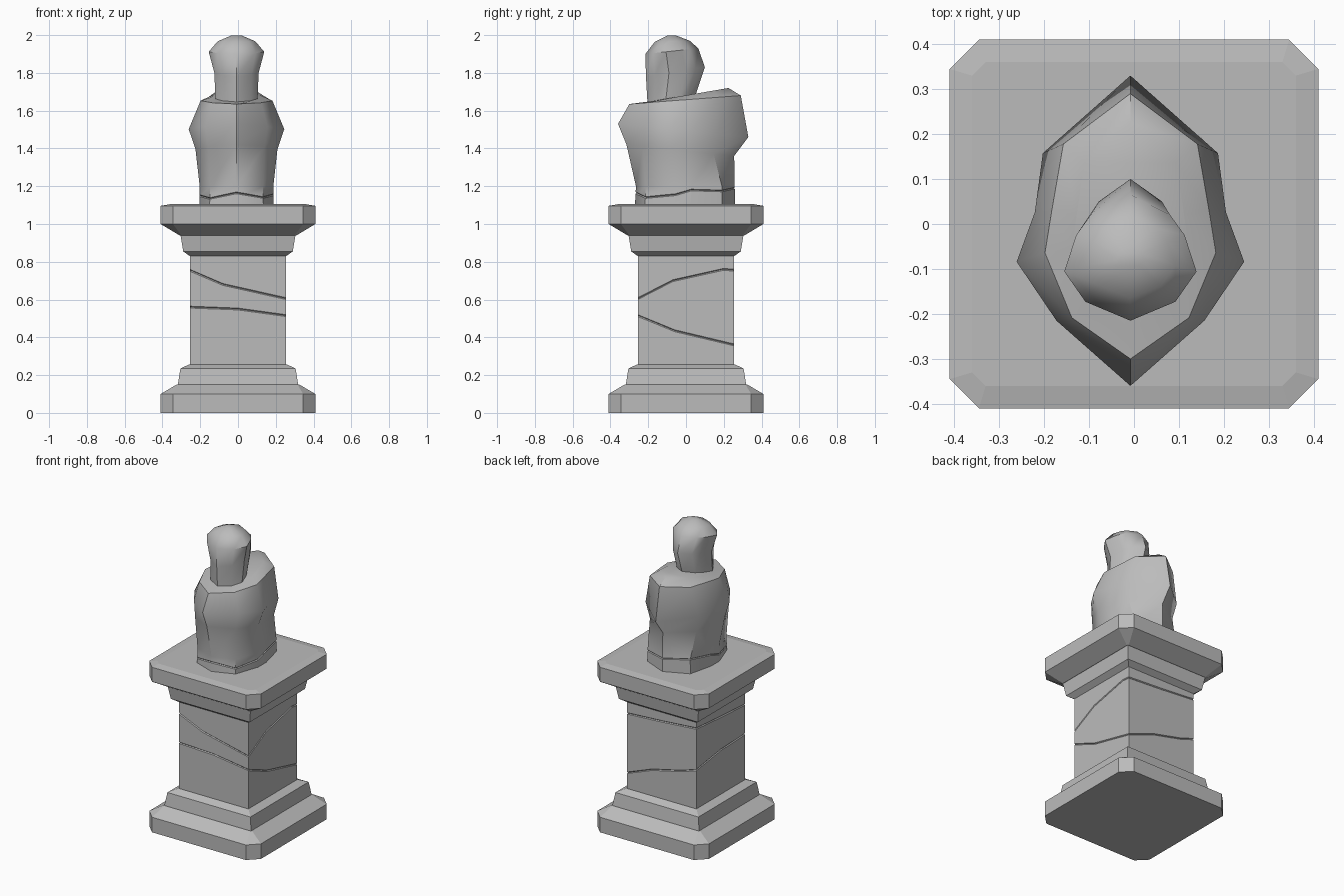
import bpy, bmesh, math
from mathutils import Vector

if "Cube" in bpy.data.objects:
    bpy.data.objects.remove(bpy.data.objects["Cube"])

STONE = (0.5, 0.5, 0.5, 1)
stone = bpy.data.materials.new("grey stone")
stone.use_nodes = True
stone.diffuse_color = STONE
stone.node_tree.nodes["Principled BSDF"].inputs["Base Color"].default_value = STONE


def loft(name, rings, closed=False, smooth=None):
    """Skin a list of equal-length rings; cap the ends or join them in a loop."""
    bm = bmesh.new()
    loops = [[bm.verts.new(p) for p in ring] for ring in rings]
    pairs = list(zip(loops, loops[1:]))
    if closed:
        pairs.append((loops[-1], loops[0]))
    else:
        bm.faces.new(loops[0])
        bm.faces.new(loops[-1])
    for a, b in pairs:
        for i in range(len(a)):
            j = (i + 1) % len(a)
            bm.faces.new((a[i], a[j], b[j], b[i]))
    bmesh.ops.recalc_face_normals(bm, faces=bm.faces)
    mesh = bpy.data.meshes.new(name)
    bm.to_mesh(mesh)
    bm.free()
    mesh.materials.append(stone)
    ob = bpy.data.objects.new(name, mesh)
    bpy.context.collection.objects.link(ob)
    if smooth:
        bpy.ops.object.select_all(action='DESELECT')
        bpy.context.view_layer.objects.active = ob
        ob.select_set(True)
        bpy.ops.object.shade_smooth_by_angle(angle=math.radians(smooth))
    return ob


def square_ring(half, z, cut=0.0):
    """Square outline, with cut corners where cut is above zero."""
    ring = []
    for sx, sy in ((1, 1), (-1, 1), (-1, -1), (1, -1)):
        pts = [(sx * half, sy * (half - cut), z), (sx * (half - cut), sy * half, z)]
        if cut == 0:
            pts = pts[:1]
        ring += pts if sx * sy > 0 else pts[::-1]
    return ring


def slab(name, profile):
    return loft(name, [square_ring(*p) for p in profile])


def carve_crack(target, path, depth=0.006, height=0.005):
    """Cut a thin diamond-section groove along a closed path."""
    rings = []
    for x, y, z in path:
        out = Vector((x, y, 0)).normalized() * depth
        p, up = Vector((x, y, z)), Vector((0, 0, height))
        rings.append([p + out, p + up, p - out, p - up])
    cutter = loft(target.name + "_crack_cutter", rings, closed=True)
    cutter.hide_render = True
    cutter.hide_viewport = True
    cutter.display_type = 'WIRE'
    mod = target.modifiers.new("crack", 'BOOLEAN')
    mod.operation = 'DIFFERENCE'
    mod.solver = 'EXACT'
    mod.object = cutter
    # Bake the cut, then drop the cutter
    cutter.hide_viewport = False
    bpy.context.view_layer.update()
    graph = bpy.context.evaluated_depsgraph_get()
    mesh = bpy.data.meshes.new_from_object(target.evaluated_get(graph))
    target.modifiers.clear()
    target.data = mesh
    bpy.data.objects.remove(cutter)


# Pedestal, from the ground up
C = 0.065
slab("plinth", [(0.41, 0, C), (0.41, 0.1, C), (0.325, 0.15, 0.01)])
slab("base_moulding", [(0.32, 0.14), (0.305, 0.235), (0.26, 0.256)])
shaft = slab("shaft", [(0.255, 0.25), (0.255, 0.84)])
slab("neck_moulding", [(0.255, 0.83), (0.29, 0.855), (0.305, 0.945)])
slab("cornice", [(0.31, 0.94, 0.01), (0.41, 1.0, C), (0.41, 1.096, C), (0.36, 1.105, 0.03)])

# Cracks winding around the shaft
S = 0.255
upper = [(-S, -S, .755), (-.08, -S, .68), (S, -S, .605), (S, -.07, .70), (S, .2, .76),
         (S, S, .755), (0, S, .77), (-S, S, .79), (-S, 0, .77)]
lower = [(-S, -S, .56), (0, -S, .55), (S, -S, .515), (S, -.06, .435), (S, S, .36),
         (.07, S, .43), (-.15, S, .48), (-S, S, .515), (-S, 0, .55)]
carve_crack(shaft, upper)
carve_crack(shaft, lower)

# Bust: each ring is a half outline, front to back, mirrored about the middle
MID = -0.008


def bust_ring(outline, w, y0, y1, z0, z1):
    half = [(fx * w, y0 + fy * (y1 - y0), z0 + fy * (z1 - z0)) for fx, fy in outline]
    return ([(MID + x, y, z) for x, y, z in half]
            + [(MID - x, y, z) for x, y, z in half[-2:0:-1]])


boxy = [(0, 0), (.72, .1), (1, .4), (1, .56), (.8, .87), (0, 1)]
full = [(0, 0), (.65, .21), (1, .4), (.84, .56), (.77, .75), (0, 1)]
blend = [((a + c) / 2, (b + d) / 2) for (a, b), (c, d) in zip(boxy, full)]

torso = loft("torso", [
    bust_ring(boxy, .197, -.27, .26, 1.1, 1.1),
    bust_ring(boxy, .195, -.265, .258, 1.2, 1.2),
    bust_ring(blend, .217, -.315, .255, 1.42, 1.36),
    bust_ring(full, .253, -.36, .33, 1.53, 1.46),
    bust_ring(blend, .19, -.30, .29, 1.635, 1.68),
    bust_ring(blend, .13, -.24, .225, 1.64, 1.72),
], smooth=42)

# Crack around the foot of the torso
rise = [.065, .04, .055, .08, .075, .09, .1, .08, .05, .035]
foot = bust_ring(boxy, .196, -.267, .259, 1.1, 1.1)
carve_crack(torso, [(x, y, z + r) for (x, y, z), r in zip(foot, rise)])

# Head
skull = [(0, 0), (.68, .15), (1, .39), (.82, .68), (.6, .84), (0, 1)]
loft("head", [
    bust_ring(skull, .112, -.2, .04, 1.62, 1.64),
    bust_ring(skull, .112, -.205, .05, 1.66, 1.68),
    bust_ring(skull, .117, -.212, .10, 1.78, 1.83),
    bust_ring(skull, .147, -.215, .065, 1.9, 1.93),
    bust_ring(skull, .1, -.165, .02, 1.965, 1.97),
    bust_ring(skull, .03, -.1, -.05, 1.997, 1.997),
], smooth=42)
